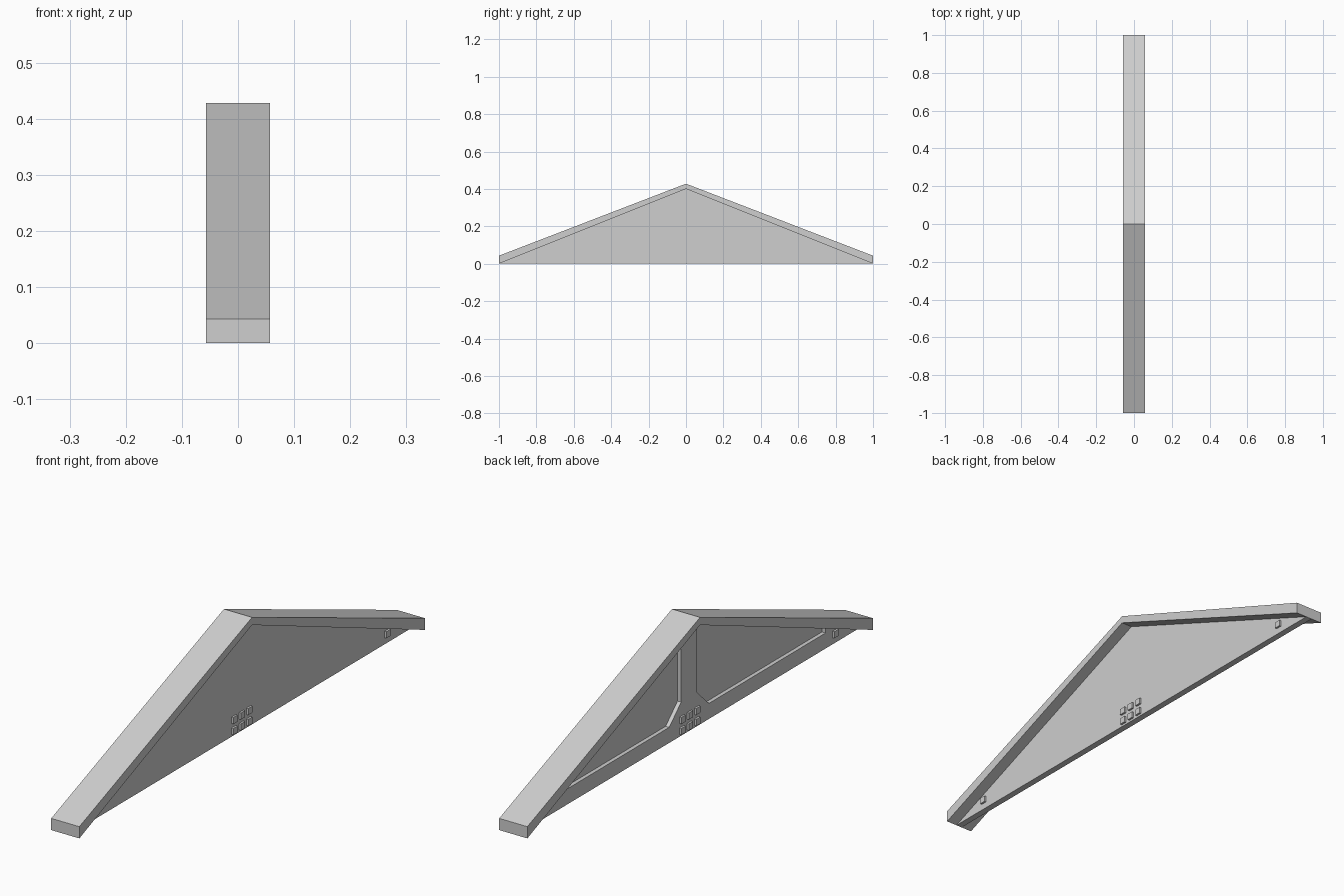
import bpy
import bmesh

cube = bpy.data.objects.get("Cube")
if cube:
    bpy.data.objects.remove(cube, do_unlink=True)

grey = bpy.data.materials.new("plain_grey")
grey.use_nodes = True
colour = (0.62, 0.62, 0.62, 1.0)
grey.diffuse_color = colour
grey.node_tree.nodes["Principled BSDF"].inputs["Base Color"].default_value = colour


def add_prism(name, outline, x0, x1):
    """Extrude a (y, z) outline from x0 to x1."""
    bm = bmesh.new()
    face = bm.faces.new([bm.verts.new((x0, y, z)) for y, z in outline])
    new = bmesh.ops.extrude_face_region(bm, geom=[face])["geom"]
    moved = [v for v in new if isinstance(v, bmesh.types.BMVert)]
    bmesh.ops.translate(bm, verts=moved, vec=(x1 - x0, 0, 0))
    bmesh.ops.recalc_face_normals(bm, faces=bm.faces)
    mesh = bpy.data.meshes.new(name)
    bm.to_mesh(mesh)
    bm.free()
    mesh.materials.append(grey)
    obj = bpy.data.objects.new(name, mesh)
    bpy.context.collection.objects.link(obj)
    return obj


def mirrored(half, apex):
    """Close a right-hand half outline with its mirror image."""
    return half + [apex] + [(-y, z) for y, z in reversed(half)]


HALF_WIDTH = 0.057
PANEL = 0.0125
RECESS_FLOOR = 0.002

# Sloped roof strip, slightly thicker at the eaves
roof = [(1, 0), (1, 0.043), (0, 0.428), (-1, 0.043), (-1, 0), (0, 0.4)]
add_prism("roof_strip", roof, -HALF_WIDTH, HALF_WIDTH)

# Thin triangular panel, flat on its left side
add_prism("gable_panel", [(1, 0), (0, 0.4), (-1, 0)], RECESS_FLOOR, PANEL)

# Raised frame on the right side: bottom chord, chamfered king post, end blocks
half_frame = [(1, 0), (0.79, 0.084), (0.79, 0.057), (0.115, 0.057),
              (0.046, 0.123), (0.046, 0.3816)]
add_prism("gable_frame", mirrored(half_frame, (0, 0.4)), -PANEL, RECESS_FLOOR)

# Square studs showing on both sides: a centre group and one at each end
studs = [(y, z) for y in (-0.043, 0, 0.043) for z in (0.02, 0.06)]
studs += [(-0.843, 0.036), (0.843, 0.036)]
r = 0.012
for i, (y, z) in enumerate(studs):
    square = [(y - r, z - r), (y + r, z - r), (y + r, z + r), (y - r, z + r)]
    add_prism(f"stud_{i + 1}", square, -0.02, 0.02)
